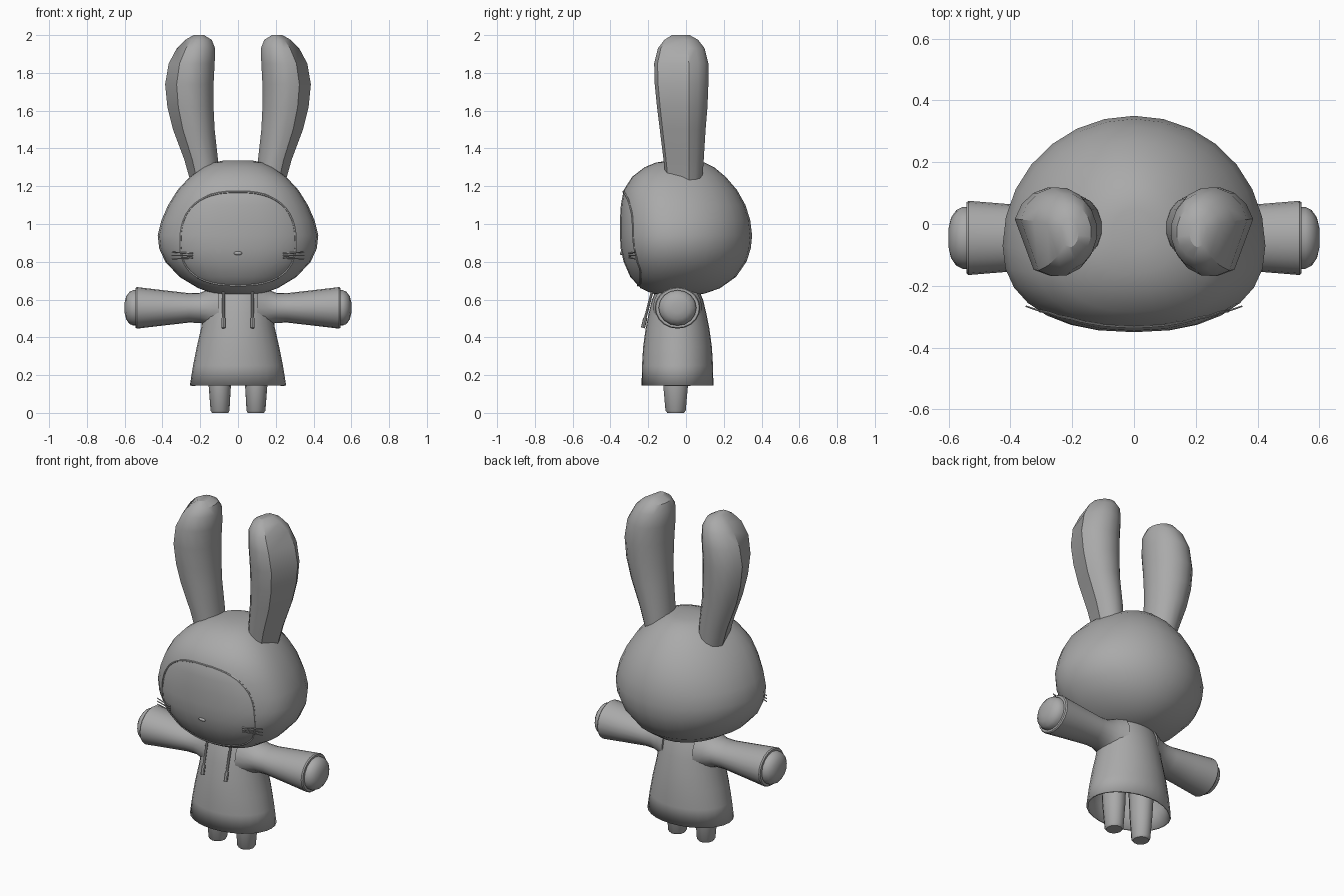
import bpy, bmesh, math
from mathutils import Vector
from mathutils.bvhtree import BVHTree

if "Cube" in bpy.data.objects:
    bpy.data.objects.remove(bpy.data.objects["Cube"])

grey = bpy.data.materials.new("plain grey")
grey.diffuse_color = (0.4, 0.4, 0.4, 1)
grey.use_nodes = True
grey.node_tree.nodes["Principled BSDF"].inputs["Base Color"].default_value = grey.diffuse_color


def loft(name, rings, cap_start=True, cap_end=True, closed=False, angle=35):
    """Skin a list of equal-length rings of points."""
    bm = bmesh.new()
    vs = [[bm.verts.new(p) for p in r] for r in rings]
    n = len(vs[0])
    pairs = list(zip(vs, vs[1:])) + ([(vs[-1], vs[0])] if closed else [])
    for a, b in pairs:
        for i in range(n):
            j = (i + 1) % n
            bm.faces.new((a[i], a[j], b[j], b[i]))
    if not closed:
        if cap_start:
            bm.faces.new(vs[0][::-1])
        if cap_end:
            bm.faces.new(vs[-1])
    bmesh.ops.recalc_face_normals(bm, faces=bm.faces)
    me = bpy.data.meshes.new(name)
    bm.to_mesh(me)
    bm.free()
    me.materials.append(grey)
    ob = bpy.data.objects.new(name, me)
    bpy.context.collection.objects.link(ob)
    bpy.ops.object.select_all(action='DESELECT')
    ob.select_set(True)
    bpy.context.view_layer.objects.active = ob
    bpy.ops.object.shade_smooth_by_angle(angle=math.radians(angle))
    return ob


def angles(n):
    return [2 * math.pi * i / n for i in range(n)]


def tube(name, pts, radii, n=8, closed=False):
    """Round tube along a path."""
    pts = [Vector(p) for p in pts]
    rings = []
    for i, p in enumerate(pts):
        if closed:
            t = pts[(i + 1) % len(pts)] - pts[i - 1]
        else:
            t = pts[min(i + 1, len(pts) - 1)] - pts[max(i - 1, 0)]
        t.normalize()
        ref = Vector((0, 1, 0)) if abs(t.y) < 0.9 else Vector((0, 0, 1))
        u = t.cross(ref).normalized()
        w = t.cross(u)
        rings.append([p + radii[i] * (math.cos(a) * u + math.sin(a) * w) for a in angles(n)])
    return loft(name, rings, closed=closed)


# Head: z, half width, front y, back y
head_rows = [(0.622, 0.07, -0.12, 0.04), (0.632, 0.13, -0.18, 0.10), (0.66, 0.21, -0.24, 0.18),
             (0.72, 0.31, -0.295, 0.265), (0.80, 0.385, -0.33, 0.32), (0.87, 0.417, -0.346, 0.343),
             (0.94, 0.425, -0.35, 0.35), (1.02, 0.405, -0.35, 0.34), (1.10, 0.37, -0.345, 0.315),
             (1.18, 0.32, -0.33, 0.27), (1.25, 0.255, -0.285, 0.21), (1.30, 0.185, -0.22, 0.15),
             (1.325, 0.13, -0.16, 0.10), (1.337, 0.07, -0.09, 0.05)]


def head_ring(z, rx, yf, yb):
    yc = yf + 0.4 * (yb - yf)
    ring = []
    for a in angles(28):
        c, s = math.cos(a), math.sin(a)
        p = 2 / 2.3 if s < 0 else 1           # front is a little flatter
        d = (yc - yf) if s < 0 else (yb - yc)
        ring.append((rx * math.copysign(abs(c) ** p, c), yc + d * math.copysign(abs(s) ** p, s), z))
    return ring


head = loft("head", [head_ring(*r) for r in head_rows], angle=50)

# Rim of the hood around the face, laid on the head surface
tree = BVHTree.FromPolygons([v.co for v in head.data.vertices],
                            [p.vertices[:] for p in head.data.polygons])


def on_head(x, z):
    return tree.ray_cast(Vector((x, -2, z)), Vector((0, 1, 0)))[0]


rim = []
for a in angles(48):
    c, s = math.cos(a), math.sin(a)
    x = 0.305 * math.copysign(abs(c) ** 0.8, c)
    z = 0.90 + (0.27 if s > 0 else 0.225) * math.copysign(abs(s) ** 0.8, s)
    rim.append(on_head(x, z))
tube("hood_rim", rim, [0.006] * len(rim), n=6, closed=True)

# Nose: small flattened bead
nose_c = on_head(0, 0.845)
loft("nose", [[(0.022 * k * math.cos(a), nose_c.y + dy, 0.845 + 0.010 * k * math.sin(a))
               for a in angles(12)] for k, dy in ((1, 0.01), (1, -0.002), (0.7, -0.007), (0.3, -0.009))],
     angle=60)

# Ears: z, inner x, outer x, front y, back y; one flat facet facing front-outward
ear_rows = [(1.20, 0.10, 0.245, -0.105, 0.085), (1.34, 0.107, 0.285, -0.12, 0.095),
            (1.50, 0.125, 0.345, -0.14, 0.105), (1.62, 0.131, 0.375, -0.155, 0.115),
            (1.74, 0.131, 0.387, -0.167, 0.12), (1.85, 0.125, 0.368, -0.17, 0.12),
            (1.93, 0.122, 0.325, -0.15, 0.10), (1.975, 0.14, 0.28, -0.115, 0.065),
            (2.0, 0.18, 0.235, -0.075, 0.02)]
ear_angles = [math.radians(16 + 284 * i / 13) for i in range(14)]

for side, tag in ((1, "right"), (-1, "left")):
    rings = []
    for z, xi, xo, yf, yb in ear_rows:
        cx, cy, rx, ry = (xi + xo) / 2, (yf + yb) / 2, (xo - xi) / 2 * 1.03, (yb - yf) / 2
        rings.append([(side * (cx + rx * math.cos(a)), cy + ry * math.sin(a), z) for a in ear_angles])
    loft(tag + "_ear", rings, angle=32)

    # Sleeve: x, radius in y, radius in z
    sleeve = [(0.10, 0.13, 0.13), (0.15, 0.11, 0.10), (0.20, 0.098, 0.08), (0.26, 0.098, 0.078),
              (0.40, 0.109, 0.094), (0.535, 0.12, 0.11), (0.542, 0.115, 0.105), (0.542, 0.10, 0.09)]
    loft(tag + "_sleeve", [[(side * x, -0.045 + ry * math.cos(a), 0.556 + rz * math.sin(a))
                            for a in angles(20)] for x, ry, rz in sleeve])

    # Hand: rounded stub
    hand = [(0.50, 0.10), (0.555, 0.10), (0.575, 0.09), (0.592, 0.065), (0.60, 0.03)]
    loft(tag + "_hand", [[(side * x, -0.045 + r * math.cos(a), 0.556 + 0.94 * r * math.sin(a))
                          for a in angles(16)] for x, r in hand], angle=50)

    # Leg
    leg = [(0.0, 0.043, 0.045), (0.012, 0.050, 0.055), (0.145, 0.059, 0.067), (0.40, 0.07, 0.08)]
    loft(tag + "_leg", [[(side * (0.095 + 0.01 * z) + rx * math.cos(a), -0.055 + ry * math.sin(a), z)
                         for a in angles(14)] for z, rx, ry in leg])

    # Drawstring with a thicker tip
    tube(tag + "_drawstring", [(side * 0.077, -0.180, 0.64), (side * 0.077, -0.215, 0.505),
                               (side * 0.077, -0.216, 0.50), (side * 0.077, -0.228, 0.45)],
         [0.007, 0.007, 0.011, 0.011])

    # Whiskers
    for dz_in, dz_out in ((0.012, 0.018), (0.0, 0.0), (-0.012, -0.018)):
        tube(tag + "_whisker", [(side * 0.24, -0.302, 0.833 + dz_in),
                                (side * 0.35, -0.266, 0.833 + dz_out)], [0.004, 0.003], n=6)

# Dress: open at the hem, z, half width, half depth
dress_rows = [(0.145, 0.255, 0.190), (0.25, 0.238, 0.188), (0.35, 0.218, 0.182), (0.45, 0.195, 0.168),
              (0.53, 0.183, 0.152), (0.60, 0.175, 0.135), (0.66, 0.15, 0.11)]
dress = loft("dress", [[(rx * math.cos(a), -0.045 + ry * math.sin(a), z) for a in angles(28)]
                       for z, rx, ry in dress_rows], cap_start=False)
shell = dress.modifiers.new("thickness", 'SOLIDIFY')
shell.thickness = 0.01
shell.offset = -1
